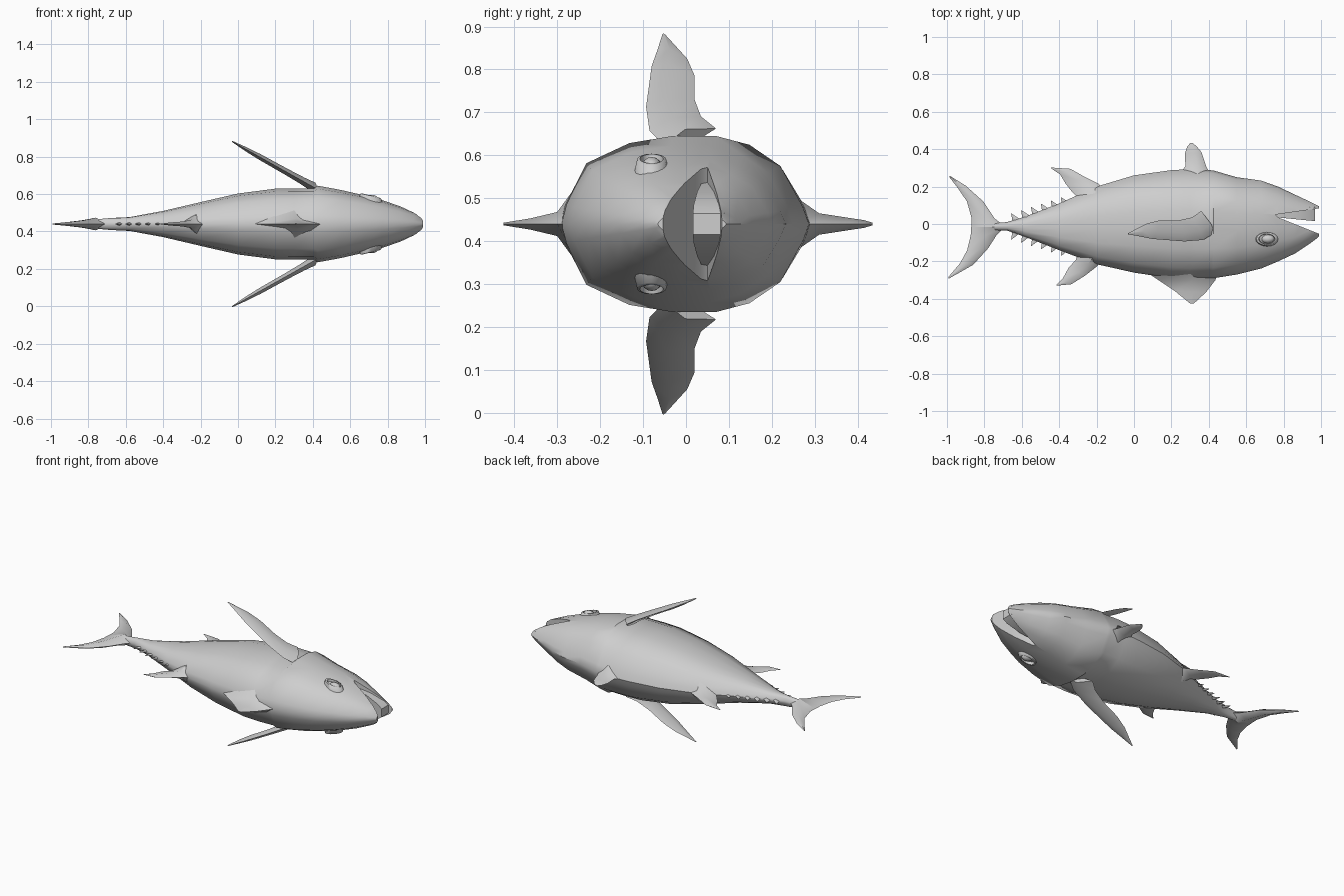
import bpy, bmesh, math
from mathutils import Vector

MID = 0.44  # height of the symmetry plane
skin = bpy.data.materials.new("grey_skin")
skin.diffuse_color = (0.62, 0.62, 0.62, 1)


def finish(name, bm, angle=40):
    bmesh.ops.recalc_face_normals(bm, faces=bm.faces)
    me = bpy.data.meshes.new(name)
    bm.to_mesh(me)
    bm.free()
    ob = bpy.data.objects.new(name, me)
    bpy.context.collection.objects.link(ob)
    me.materials.append(skin)
    smooth(ob, angle)
    return ob


def smooth(ob, angle):
    bpy.ops.object.select_all(action='DESELECT')
    ob.select_set(True)
    bpy.context.view_layer.objects.active = ob
    bpy.ops.object.shade_smooth_by_angle(angle=math.radians(angle))


def loft(name, rings, angle=40):
    """Skin a list of equal-length point rings and cap both ends."""
    bm = bmesh.new()
    vs = [[bm.verts.new(p) for p in r] for r in rings]
    n = len(rings[0])
    for a, b in zip(vs, vs[1:]):
        for i in range(n):
            j = (i + 1) % n
            bm.faces.new((a[i], a[j], b[j], b[i]))
    bm.faces.new(vs[0])
    bm.faces.new(vs[-1])
    return finish(name, bm, angle)


def fin(name, sections, side=0):
    """Diamond-section blade; sections are (front x, y, back x, y, half thickness)."""
    up = Vector((0.49, 0, 0.87)) if side else Vector((0, 0, 1))
    rings = []
    for ax, ay, bx, by, t in sections:
        def place(x, y, off):
            p = Vector((x, y, 0.2 + 0.56 * (0.4 - x) if side else 0)) + up * off
            return (p.x, p.y, MID + p.z * (side or 1))
        mx, my = ax * 0.6 + bx * 0.4, ay * 0.6 + by * 0.4
        rings.append([place(ax, ay, 0), place(mx, my, t),
                      place(bx, by, 0), place(mx, my, -t)])
    return loft(name, rings, 60)


# Body: one half section (y, z fractions), mirrored and scaled along the length
half = [(-1, 0), (-0.96, 0.22), (-0.8, 0.69), (-0.45, 0.92), (-0.1, 1), (0.25, 1),
        (0.52, 0.9), (0.77, 0.66), (0.95, 0.2), (1, 0)]
section = half + [(y, -z) for y, z in half[-2:0:-1]]
stations = [  # x, lowest y, highest y, half thickness
    (-0.76, -0.035, 0.005, 0.025), (-0.68, -0.035, 0.01, 0.032), (-0.58, -0.07, 0.04, 0.037),
    (-0.4, -0.14, 0.11, 0.07), (-0.2, -0.215, 0.2, 0.117), (0, -0.26, 0.26, 0.163),
    (0.2, -0.29, 0.288, 0.189), (0.3, -0.295, 0.293, 0.191), (0.405, -0.29, 0.288, 0.191),
    (0.425, -0.29, 0.286, 0.205), (0.55, -0.27, 0.25, 0.182), (0.68, -0.238, 0.232, 0.152),
    (0.77, -0.2, 0.2, 0.128), (0.86, -0.158, 0.157, 0.097), (0.94, -0.105, 0.12, 0.064),
    (0.98, -0.075, 0.1, 0.042), (0.99, -0.066, 0.094, 0.025)]
rings = []
for x, lo, hi, hz in stations:
    c, h = (lo + hi) / 2, (hi - lo) / 2
    rings.append([(x, c + y * h, MID + z * hz) for y, z in section])
body = loft("body", rings)

# Open mouth cut as a wedge
mouth = [(0.755, 0.05), (1.02, 0.088), (1.02, -0.065), (0.77, 0.035)]
cutter = loft("mouth_cutter", [[(x, y, MID + z) for x, y in mouth] for z in (-0.3, 0.3)])
cutter.hide_render = True
cut = body.modifiers.new("mouth", 'BOOLEAN')
cut.operation = 'DIFFERENCE'
cut.solver = 'EXACT'
cut.object = cutter
bpy.context.view_layer.objects.active = body
bpy.ops.object.modifier_apply(modifier="mouth")
bpy.data.objects.remove(cutter)
smooth(body, 40)

# Palate inside the upper jaw
loft("palate", [[(x, y0, MID - w), (x, y0, MID + w), (x, y1, MID + w), (x, y1, MID - w)]
                for x, y0, y1, w in ((0.74, 0.038, 0.06, 0.1), (0.86, 0.026, 0.08, 0.075),
                                     (0.94, 0.018, 0.09, 0.045), (0.968, 0.016, 0.09, 0.025))])

# Eyes with a raised lid ring, and side fins, on both flanks
for side, tag in ((1, "upper"), (-1, "lower")):
    bm = bmesh.new()
    bmesh.ops.create_uvsphere(bm, u_segments=16, v_segments=8, radius=1)
    for v in bm.verts:
        v.co = (0.715 + v.co.x * 0.036, -0.08 + v.co.y * 0.024,
                MID + side * 0.132 + v.co.z * 0.024)
    finish(tag + "_eye", bm, 60)
    lid = []
    for i in range(17):
        a = math.tau * i / 16
        ring = []
        for r, dz in ((0.75, -0.02), (0.88, 0.012), (1.1, 0.01), (1.35, -0.025)):
            x = 0.05 * r * math.cos(a)
            ring.append((0.71 + x, -0.08 + 0.031 * r * math.sin(a),
                         MID + side * (0.14 + dz - 0.25 * x)))
        lid.append(ring)
    bm = bmesh.new()
    vs = [[bm.verts.new(p) for p in r] for r in lid[:-1]]
    for i in range(16):
        a, b = vs[i], vs[(i + 1) % 16]
        for k in range(4):
            m = (k + 1) % 4
            bm.faces.new((a[k], a[m], b[m], b[k]))
    finish(tag + "_eyelid", bm, 60)
    fin(tag + "_side_fin", [(0.43, -0.05, 0.36, 0.07, 0.025), (0.37, -0.085, 0.31, 0.035, 0.02),
                            (0.27, -0.093, 0.24, 0.02, 0.017), (0.1, -0.08, 0.14, 0.02, 0.015),
                            (0.03, -0.066, 0.07, 0.003, 0.011), (-0.032, -0.055, -0.03, -0.048, 0.003)],
        side)

# Large tented fin, its narrow opposite, and the two rear swept fins
fin("large_fin", [(0.46, -0.24, 0.04, -0.24, 0.11), (0.435, -0.3, 0.13, -0.3, 0.028),
                  (0.385, -0.365, 0.22, -0.36, 0.013), (0.32, -0.425, 0.3, -0.425, 0.003)])
fin("narrow_fin", [(0.41, 0.26, 0.24, 0.26, 0.06), (0.385, 0.31, 0.275, 0.31, 0.025),
                   (0.36, 0.385, 0.272, 0.375, 0.014), (0.335, 0.415, 0.285, 0.415, 0.009),
                   (0.312, 0.434, 0.302, 0.434, 0.003)])
fin("rear_fin_right", [(-0.16, -0.19, -0.3, -0.15, 0.06), (-0.2, -0.228, -0.31, -0.19, 0.024),
                       (-0.26, -0.275, -0.35, -0.235, 0.013), (-0.335, -0.322, -0.38, -0.29, 0.009),
                       (-0.415, -0.33, -0.413, -0.324, 0.002)])
fin("rear_fin_left", [(-0.15, 0.18, -0.3, 0.14, 0.06), (-0.19, 0.215, -0.33, 0.17, 0.024),
                      (-0.26, 0.25, -0.365, 0.215, 0.013), (-0.34, 0.295, -0.395, 0.265, 0.009),
                      (-0.445, 0.302, -0.44, 0.295, 0.002)])

# Rows of finlets between the rear fins and the tail
for i in range(6):
    x = -0.655 + 0.053 * i
    for s, tag, base, tip in ((1, "left", 0.0, 0.055), (-1, "right", 0.02, 0.082)):
        slope = 0.33 * 0.053 * i
        yb, yt = s * (base + slope), s * (tip + slope)
        fin(f"finlet_{tag}_{i + 1}", [(x + 0.055, yb + s * 0.02, x + 0.008, yb, 0.012),
                                      (x + 0.002, yt, x - 0.002, yt, 0.002)])

# Crescent tail in two lobes
fin("tail_lobe_left", [(-0.69, -0.015, -0.87, -0.015, 0.034), (-0.745, 0.03, -0.868, 0.03, 0.027),
                       (-0.805, 0.12, -0.893, 0.12, 0.019), (-0.9, 0.205, -0.94, 0.19, 0.01),
                       (-0.985, 0.258, -0.987, 0.25, 0.003)])
fin("tail_lobe_right", [(-0.69, -0.015, -0.87, -0.015, 0.034), (-0.735, -0.06, -0.873, -0.06, 0.027),
                        (-0.78, -0.13, -0.892, -0.14, 0.02), (-0.86, -0.218, -0.93, -0.21, 0.012),
                        (-0.99, -0.292, -0.993, -0.284, 0.003)])
